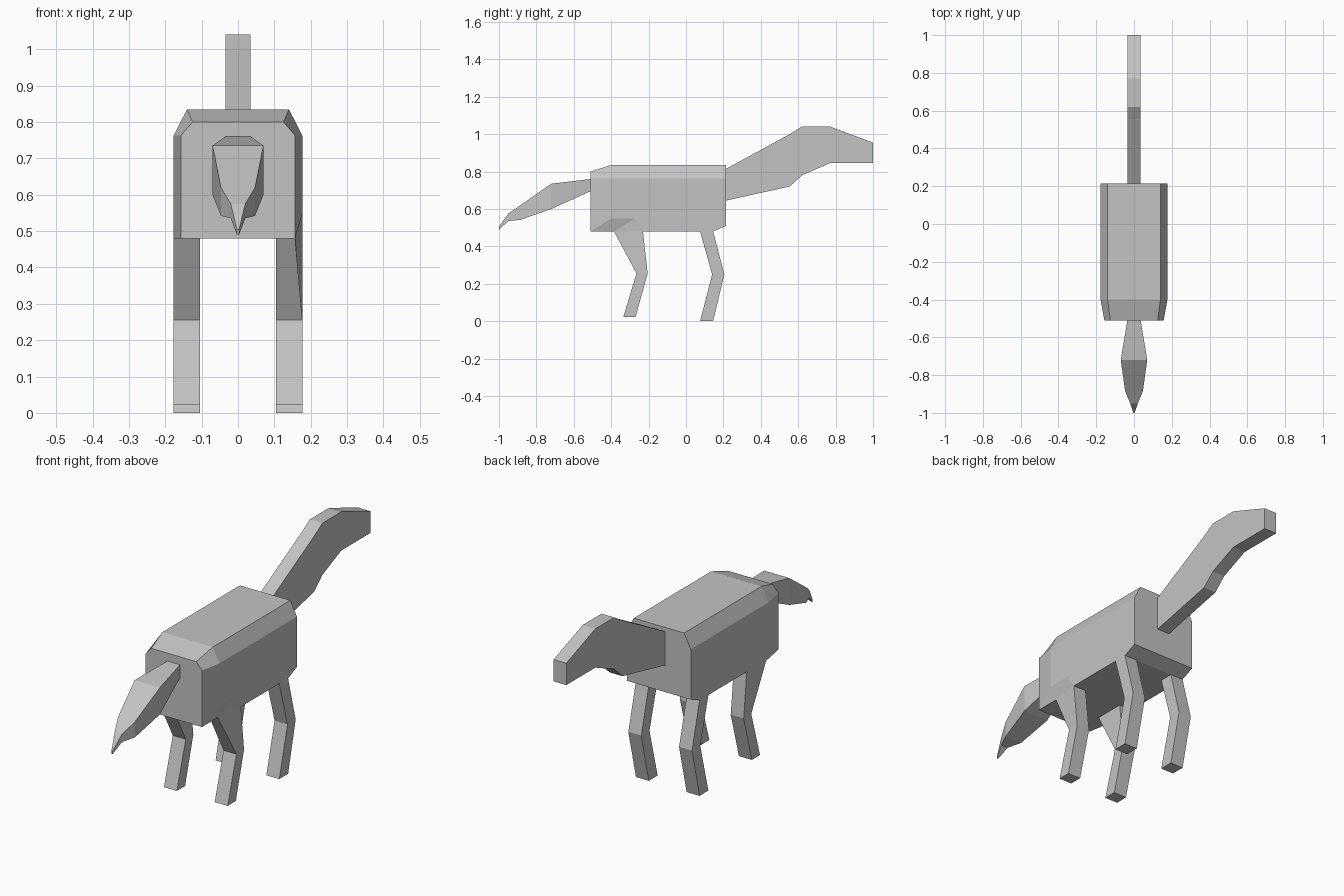
import bpy, bmesh

if "Cube" in bpy.data.objects:
    bpy.data.objects.remove(bpy.data.objects["Cube"], do_unlink=True)

GREY = (0.55, 0.55, 0.55, 1)
grey = bpy.data.materials.new("plain_grey")
grey.use_nodes = True
grey.diffuse_color = GREY
grey.node_tree.nodes["Principled BSDF"].inputs["Base Color"].default_value = GREY


def loft(name, rings):
    """Skin a list of equal-length vertex rings and cap both ends."""
    bm = bmesh.new()
    rows = [[bm.verts.new(p) for p in ring] for ring in rings]
    n = len(rows[0])
    for a, b in zip(rows, rows[1:]):
        for i in range(n):
            j = (i + 1) % n
            bm.faces.new((a[i], a[j], b[j], b[i]))
    bm.faces.new(rows[0])
    bm.faces.new(rows[-1])
    bmesh.ops.remove_doubles(bm, verts=bm.verts, dist=0.0005)
    bmesh.ops.recalc_face_normals(bm, faces=bm.faces)
    mesh = bpy.data.meshes.new(name)
    bm.to_mesh(mesh)
    bm.free()
    mesh.materials.append(grey)
    obj = bpy.data.objects.new(name, mesh)
    bpy.context.collection.objects.link(obj)


def box_ring(y, half, low, high):
    return [(-half, y, low), (half, y, low), (half, y, high), (-half, y, high)]


# Body: box with chamfered top edges
W, BASE, SIDE, TOP = 0.177, 0.48, 0.763, 0.835


def body_ring(y, low=BASE, w=W, top_w=0.14, top=TOP, corner=None, flank=None):
    corner = corner or (w, y, low)
    return [(-w, y, low), (-w, y, SIDE), (-top_w, y, top), (top_w, y, top),
            (w, y, SIDE), flank or corner, corner]


# The left flank has a small hollow above the thigh
hollow = (0.157, -0.385, BASE)
hollow_top = (W, -0.27, 0.55)
loft("body", [
    body_ring(-0.51, w=0.157, top_w=0.125, top=0.80),
    body_ring(-0.40, corner=hollow, flank=(W, -0.40, 0.55)),
    body_ring(-0.27, corner=hollow, flank=hollow_top),
    body_ring(-0.23, flank=hollow_top),
    body_ring(0.145),
    body_ring(0.215, low=0.51),
])

# Raised long piece at the back
loft("neck_and_head", [box_ring(y, 0.035, lo, hi) for y, lo, hi in (
    (0.215, 0.645, 0.815), (0.555, 0.72, 1.0), (0.62, 0.78, 1.04),
    (0.77, 0.845, 1.04), (1.0, 0.845, 0.955))])

# Pointed drooping piece at the front
loft("tail", [box_ring(*s) for s in (
    (-0.51, 0.035, 0.695, 0.76), (-0.72, 0.07, 0.60, 0.735),
    (-0.885, 0.047, 0.542, 0.62), (-0.95, 0.02, 0.535, 0.575),
    (-1.0, 0.003, 0.49, 0.505))])

# Bent legs: each level is (front y, back y, z)
LEGS = {
    "thigh_leg": ((-0.385, -0.23, BASE), (-0.265, -0.205, 0.255), (-0.335, -0.27, 0.022)),
    "straight_leg": ((0.075, 0.145, BASE), (0.14, 0.205, 0.25), (0.075, 0.145, 0.0)),
}
for name, levels in LEGS.items():
    for side, s in (("left", 1), ("right", -1)):
        rings = [[(s * 0.105, a, z), (s * W, a, z), (s * W, b, z), (s * 0.105, b, z)]
                 for a, b, z in levels]
        if name == "thigh_leg" and s > 0:
            rings[0][1] = hollow
        loft(side + "_" + name, rings)
